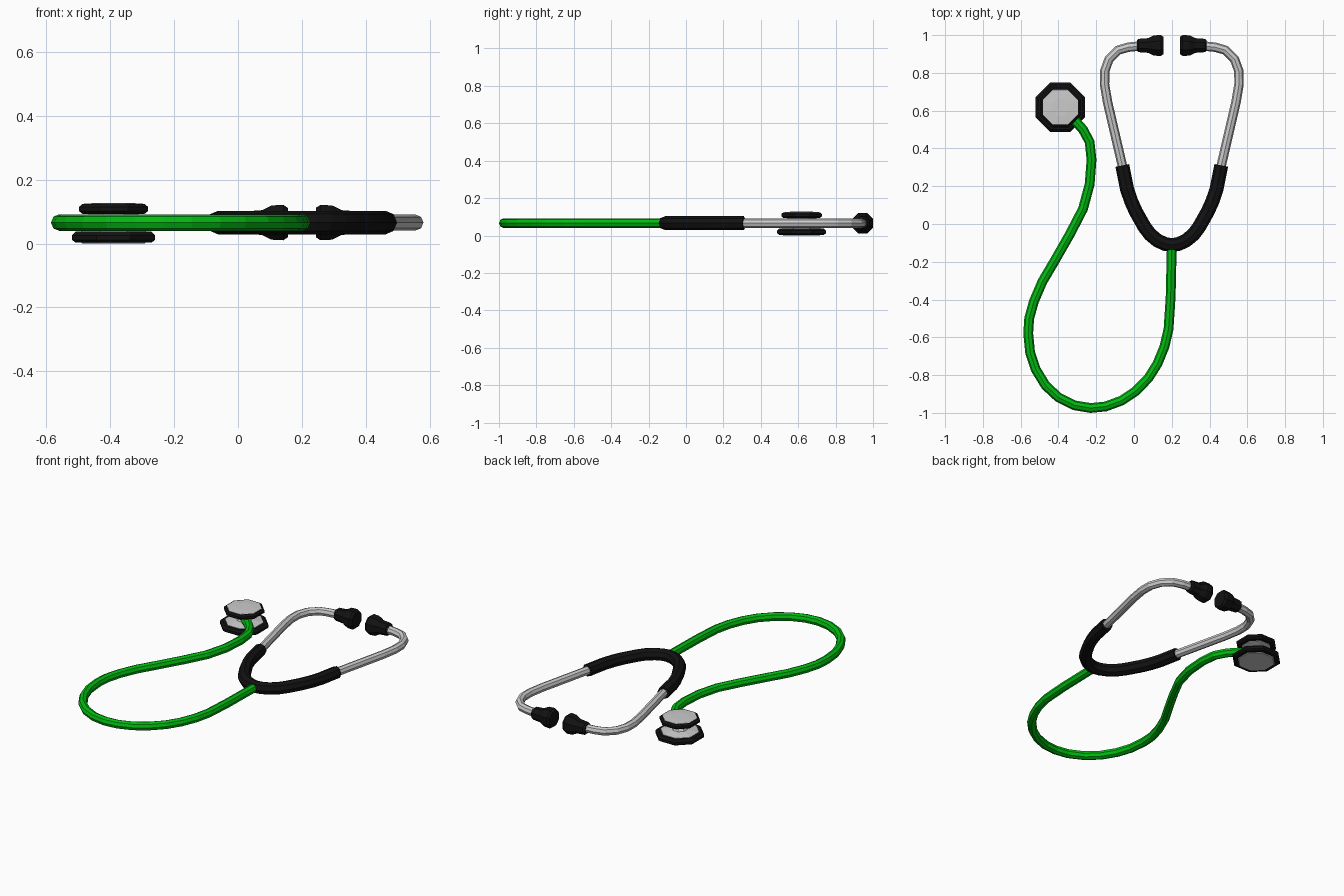
import bpy, bmesh, math
from mathutils import Matrix, Vector

if "Cube" in bpy.data.objects:
    bpy.data.objects.remove(bpy.data.objects["Cube"])

Z = 0.066      # height of the tubing centre line
MID = 0.2      # symmetry line of the headset


def material(name, rgb):
    m = bpy.data.materials.new(name)
    m.diffuse_color = (*rgb, 1)
    m.use_nodes = True
    m.node_tree.nodes["Principled BSDF"].inputs["Base Color"].default_value = m.diffuse_color
    return m


green = material("green_rubber", (0.0, 0.5, 0.005))
black = material("black_rubber", (0.006, 0.006, 0.006))


def tube(name, pts, radius, mat=None):
    """Flat-shaded eight-sided tube along a list of xy points."""
    cu = bpy.data.curves.new(name, 'CURVE')
    cu.dimensions = '3D'
    cu.bevel_depth = radius
    cu.bevel_resolution = 2
    cu.use_fill_caps = True
    sp = cu.splines.new('POLY')
    sp.points.add(len(pts) - 1)
    for p, (x, y) in zip(sp.points, pts):
        p.co = (x, y, Z, 1)
    sp.use_smooth = False
    ob = bpy.data.objects.new(name, cu)
    bpy.context.collection.objects.link(ob)
    if mat:
        cu.materials.append(mat)
    bpy.ops.object.select_all(action='DESELECT')
    ob.select_set(True)
    bpy.context.view_layer.objects.active = ob
    bpy.ops.object.convert(target='MESH')
    return ob


def lathe(name, profile, matrix, mat=None, sides=8):
    """Capped solid from (radius, height) rings, turned around local z."""
    bm = bmesh.new()
    rings = []
    for r, h in profile:
        rings.append([bm.verts.new((r * math.cos(a), r * math.sin(a), h)) for a in
                      (2 * math.pi * (i + 0.5) / sides for i in range(sides))])
    for lo, hi in zip(rings, rings[1:]):
        for i in range(sides):
            j = (i + 1) % sides
            bm.faces.new((lo[i], lo[j], hi[j], hi[i]))
    bm.faces.new(rings[0][::-1])
    bm.faces.new(rings[-1])
    bm.transform(matrix)
    bmesh.ops.recalc_face_normals(bm, faces=bm.faces)
    me = bpy.data.meshes.new(name)
    bm.to_mesh(me)
    bm.free()
    if mat:
        me.materials.append(mat)
    ob = bpy.data.objects.new(name, me)
    bpy.context.collection.objects.link(ob)
    return ob


# Long green hose from the chest piece to the yoke
tube("hose", [
    (-0.36, 0.585), (-0.31, 0.545), (-0.27, 0.50), (-0.235, 0.435), (-0.225, 0.34),
    (-0.235, 0.21), (-0.27, 0.08), (-0.34, -0.055), (-0.42, -0.195), (-0.485, -0.305),
    (-0.53, -0.41), (-0.555, -0.50), (-0.56, -0.58), (-0.55, -0.68), (-0.52, -0.77),
    (-0.468, -0.855), (-0.40, -0.918), (-0.315, -0.96), (-0.23, -0.974), (-0.15, -0.966),
    (-0.066, -0.935), (0.008, -0.886), (0.077, -0.815), (0.124, -0.74), (0.161, -0.65),
    (0.183, -0.555), (0.194, -0.386), (0.2, -0.12)], 0.026, green)

# Black U-shaped yoke
half = [(-0.062, 0.31), (-0.037, 0.185), (-0.015, 0.12), (0.01, 0.065), (0.055, -0.015),
        (0.085, -0.055), (0.125, -0.088), (0.165, -0.106)]
tube("yoke", half + [(MID, -0.112)] + [(2 * MID - x, y) for x, y in half[::-1]], 0.037, black)

# Metal ear tubes and black ear tips, one per side
ear = [(-0.055, 0.28), (-0.14, 0.645), (-0.156, 0.74), (-0.155, 0.81), (-0.132, 0.873),
       (-0.085, 0.92), (-0.03, 0.936), (0.05, 0.944)]
tip = [(0.028, 0.015), (0.038, 0.024), (0.042, 0.075), (0.058, 0.105),
       (0.060, 0.142), (0.050, 0.156)]
for side, s in (("left", 1), ("right", -1)):
    def flip(x):
        return MID + s * (x - MID)
    tube("ear_tube_" + side, [(flip(x), y) for x, y in ear], 0.025)
    along = Matrix.Rotation(s * math.pi / 2, 4, 'Y')
    lathe("ear_tip_" + side, tip,
          Matrix.Translation((flip(0), 0.945, Z)) @ along, black)

# Chest piece: rims, metal faces and central bell body
at = Matrix.Translation(Vector((-0.39, 0.618, 0)))
lathe("diaphragm_rim", [(0.130, 0.004), (0.141, 0.012), (0.141, 0.026), (0.128, 0.038)], at, black)
lathe("diaphragm", [(0.105, 0.0), (0.112, 0.006)], at)
lathe("bell_rim", [(0.105, 0.093), (0.117, 0.102), (0.117, 0.115), (0.106, 0.124)], at, black)
lathe("bell_face", [(0.102, 0.12), (0.100, 0.125), (0.05, 0.128)], at)
lathe("chest_body", [(0.112, 0.03), (0.110, 0.040), (0.045, 0.050), (0.035, 0.066),
                     (0.045, 0.082), (0.085, 0.092), (0.085, 0.1)], at)
